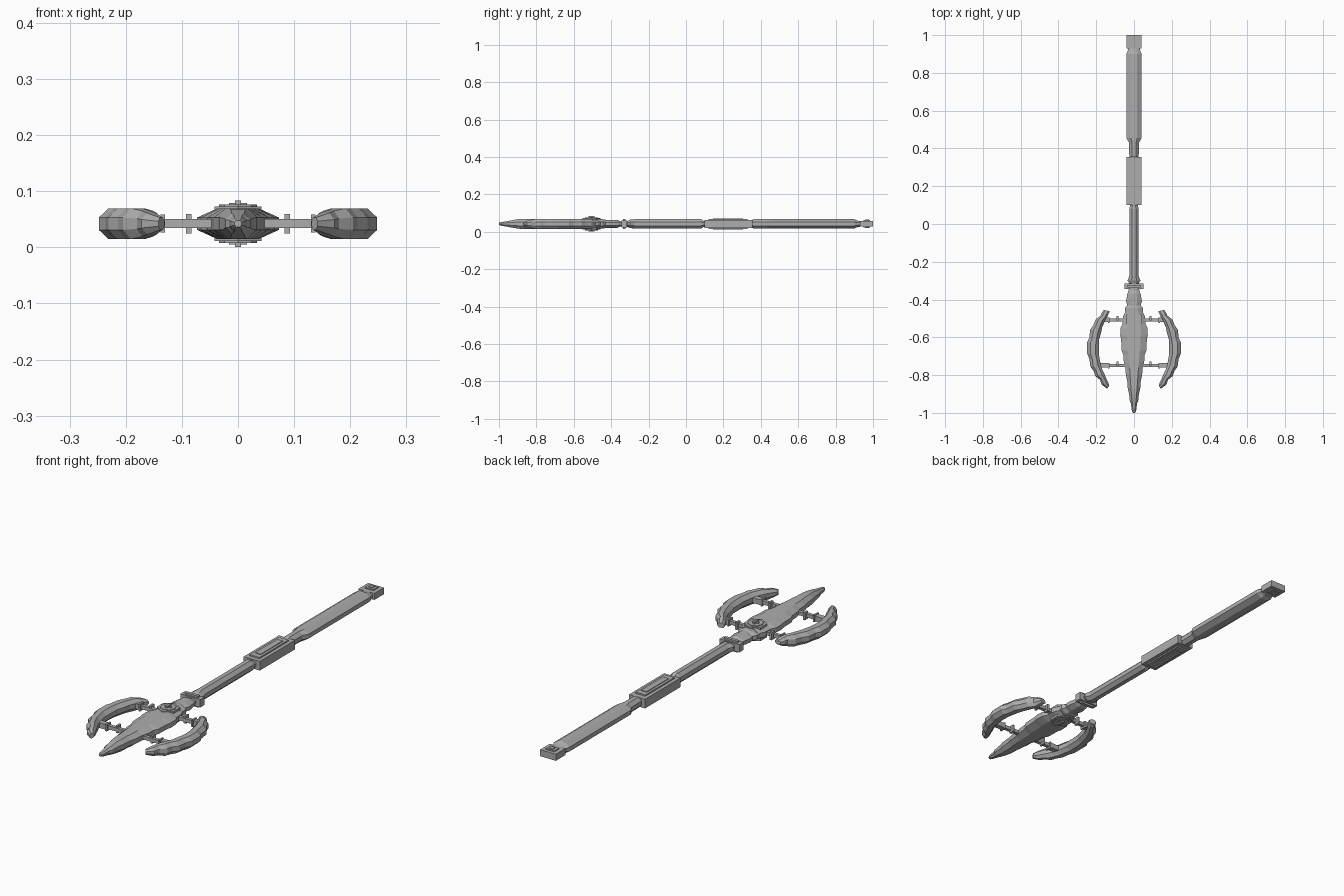
import bpy, bmesh, math
from mathutils import Vector

if "Cube" in bpy.data.objects:
    bpy.data.objects.remove(bpy.data.objects["Cube"])

MID = 0.042      # height of the centre plane
HALF = 0.0275    # half thickness of the main body

metal = bpy.data.materials.new("grey metal")
metal.use_nodes = True
metal.diffuse_color = (0.42, 0.42, 0.42, 1)
metal.node_tree.nodes["Principled BSDF"].inputs["Base Color"].default_value = (0.42, 0.42, 0.42, 1)


def finish(name, bm):
    bmesh.ops.recalc_face_normals(bm, faces=bm.faces)
    mesh = bpy.data.meshes.new(name)
    bm.to_mesh(mesh)
    bm.free()
    mesh.materials.append(metal)
    obj = bpy.data.objects.new(name, mesh)
    bpy.context.collection.objects.link(obj)
    return obj


def loft(name, stations, inset, band=0.4):
    """Chamfered eight-sided bar through (left point, right point, half height)."""
    bm = bmesh.new()
    rings = []
    for a, b, h in stations:
        a, b = Vector(a), Vector(b)
        step = (b - a) * inset
        pts = [(a, -band), (a, band), (a + step, 1), (b - step, 1),
               (b, band), (b, -band), (b - step, -1), (a + step, -1)]
        rings.append([bm.verts.new((p.x, p.y, MID + k * h)) for p, k in pts])
    for r, s in zip(rings, rings[1:]):
        for i in range(8):
            j = (i + 1) % 8
            bm.faces.new((r[i], r[j], s[j], s[i]))
    bm.faces.new(rings[0])
    bm.faces.new(rings[-1])
    return finish(name, bm)


def bar(name, profile, inset=0.3, band=0.4):
    """Symmetric bar along y from (y, half width, half height)."""
    return loft(name, [((-w, y), (w, y), h) for y, w, h in profile], inset, band)


def box(name, x, y, half_z):
    bm = bmesh.new()
    bmesh.ops.create_cube(bm, size=1)
    for v in bm.verts:
        v.co = (x[0] if v.co.x < 0 else x[1], y[0] if v.co.y < 0 else y[1],
                MID + (half_z if v.co.z > 0 else -half_z))
    return finish(name, bm)


def prism(name, y, radius, sides, half_z, stretch=1.0):
    bm = bmesh.new()
    bmesh.ops.create_cone(bm, cap_ends=True, segments=sides, radius1=radius,
                          radius2=radius, depth=2 * half_z)
    for v in bm.verts:
        v.co = (v.co.x, y + v.co.y * stretch, v.co.z + MID)
    return finish(name, bm)


# Central blade with a stepped edge
bar("central_blade", [
    (-1.0, .006, .006), (-.985, .012, .010), (-.95, .016, .016), (-.94, .022, .018),
    (-.90, .026, .025), (-.87, .033, HALF), (-.83, .036, HALF), (-.80, .043, HALF),
    (-.76, .046, HALF), (-.73, .054, HALF), (-.69, .057, HALF), (-.67, .066, HALF),
    (-.61, .068, HALF), (-.59, .073, HALF), (-.55, .071, HALF), (-.53, .061, HALF),
    (-.49, .058, HALF), (-.46, .044, HALF)], inset=0.25)

# Stepped neck behind the blade
bar("blade_neck", [
    (-.47, .046, .025), (-.445, .048, .025), (-.43, .036, .022), (-.41, .042, .022),
    (-.37, .035, .022), (-.35, .028, .014), (-.31, .026, .014)])

# Shaft, collar and grips
box("collar", (-.05, .05), (-.345, -.315), .018)
box("collar_band", (-.034, .034), (-.337, -.323), .026)
bar("front_shaft", [(-.315, .024, .015), (-.30, .034, .022), (-.275, .025, .025),
                    (.08, .025, .025), (.095, .021, .016), (.11, .021, .016)])
box("middle_sleeve", (-.041, .041), (.10, .355), .021)
box("sleeve_panel", (-.025, .025), (.12, .33), .027)
box("sleeve_ridge", (-.014, .014), (.145, .305), .030)
bar("rear_grip", [(.345, .021, .016), (.36, .025, .025), (.43, .026, .025),
                  (.455, .040, .025), (.90, .040, .025), (.915, .034, .018),
                  (.935, .030, .014)])
box("pommel", (-.04, .04), (.93, 1.0), .015)
box("pommel_panel", (-.022, .022), (.95, .985), .020)
box("pommel_stud", (-.010, .010), (.96, .978), .023)

# Hub on both faces of the blade
prism("hub_plate", -.505, .048, 6, .031, 1.0)
prism("hub_ring", -.505, .034, 8, .034)
box("hub_cross_bar", (-.016, .016), (-.510, -.500), .037)
box("hub_pin", (-.005, .005), (-.522, -.488), .0415)

# Curved side blades: outer edge point, inner edge point, half height
crescent = [
    ((.160, -.455), (.128, -.462), .011), ((.172, -.472), (.134, -.475), .019),
    ((.176, -.485), (.142, -.492), .023), ((.203, -.505), (.152, -.510), HALF),
    ((.215, -.535), (.168, -.545), HALF), ((.232, -.560), (.174, -.575), HALF),
    ((.237, -.605), (.184, -.610), HALF), ((.248, -.625), (.185, -.640), HALF),
    ((.248, -.685), (.186, -.690), HALF), ((.236, -.715), (.182, -.715), HALF),
    ((.231, -.755), (.176, -.745), HALF), ((.213, -.780), (.168, -.770), HALF),
    ((.205, -.805), (.156, -.795), HALF), ((.180, -.825), (.148, -.815), .023),
    ((.172, -.850), (.136, -.840), .019), ((.142, -.872), (.131, -.855), .011)]

for side, s in (("left", 1), ("right", -1)):
    loft(side + "_crescent",
         [((s * o[0], o[1]), (s * i[0], i[1]), h) for o, i, h in crescent], 0.28)
    # Struts with sockets and studs
    for place, y in (("rear", -.508), ("front", -.748)):
        def part(name, x0, x1, y0, y1, hz):
            box(f"{side}_{place}_{name}", sorted((s * x0, s * x1)), (y + y0, y + y1), hz)
        part("strut", .03, .19, -.008, .008, .008)
        part("stud", .083, .093, -.004, .020, .017)
        part("socket", .130, .138, -.017, .013, .016)
        part("bracket", .136, .180, -.012, .012, .012)
